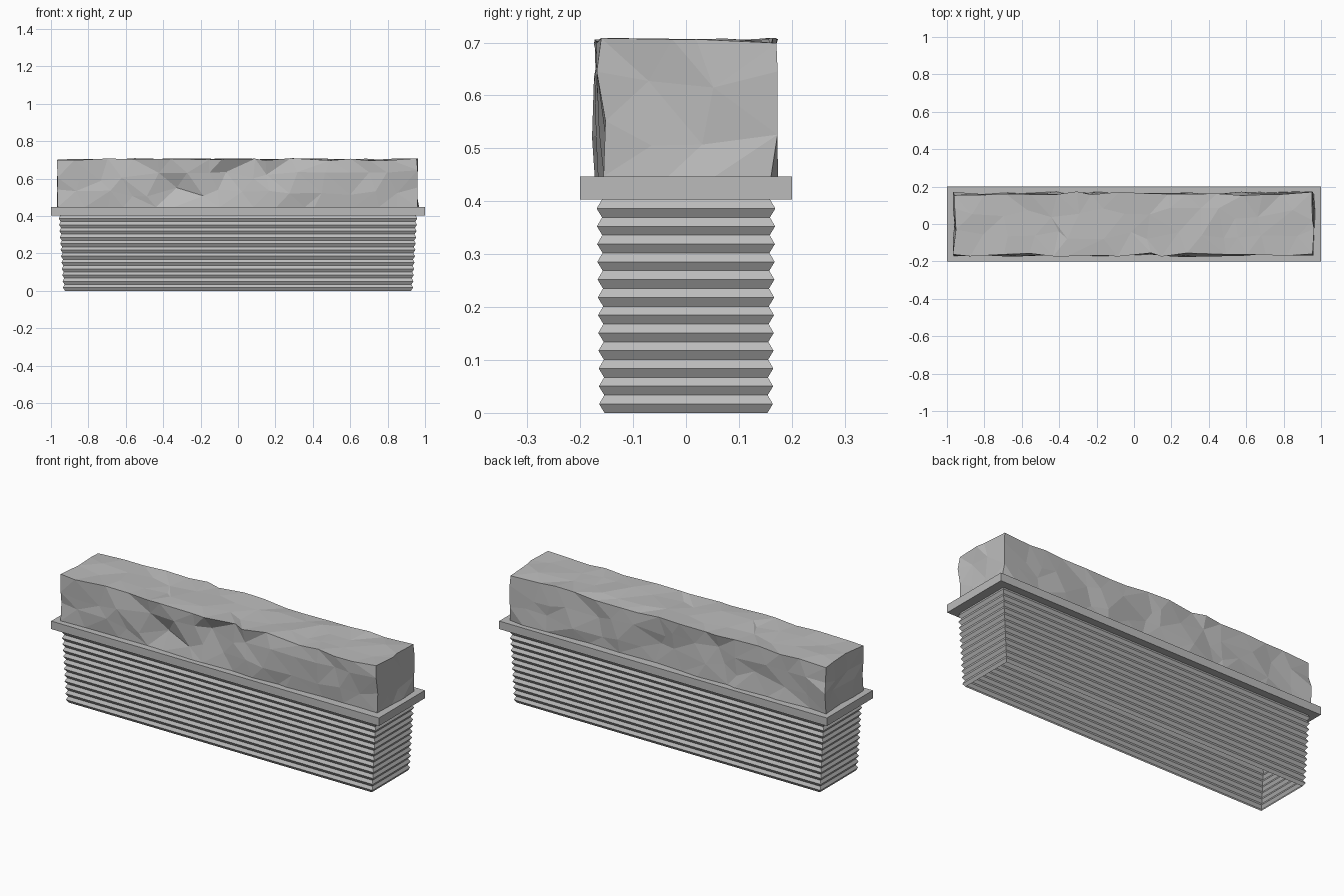
import bpy, bmesh, random
from mathutils import Vector

cube = bpy.data.objects.get("Cube")
if cube:
    bpy.data.objects.remove(cube, do_unlink=True)

random.seed(7)


def make_material(name, rgb):
    mat = bpy.data.materials.new(name)
    mat.use_nodes = True
    colour = (*rgb, 1)
    mat.diffuse_color = colour
    mat.node_tree.nodes["Principled BSDF"].inputs["Base Color"].default_value = colour
    return mat


grey = make_material("plain grey", (0.5, 0.5, 0.5))


def add_object(name, bm):
    mesh = bpy.data.meshes.new(name)
    bm.to_mesh(mesh)
    bm.free()
    mesh.materials.append(grey)
    obj = bpy.data.objects.new(name, mesh)
    bpy.context.collection.objects.link(obj)
    return obj


def box(lo, hi):
    bm = bmesh.new()
    bmesh.ops.create_cube(bm, size=1)
    lo, hi = Vector(lo), Vector(hi)
    for v in bm.verts:
        v.co = (lo + hi) / 2 + v.co * (hi - lo)
    return bm


RIM_BOTTOM, RIM_TOP = 0.403, 0.447
RIBS = 12

# Ribbed trough: stacked zigzag rings, widening upward, open underneath
bm = bmesh.new()
previous = None
for i in range(2 * RIBS + 1):
    t = i / (2 * RIBS)
    bulge = 0.01 * (i % 2)
    x = 0.925 + 0.025 * t + bulge
    y = 0.154 + 0.005 * t + bulge
    ring = [bm.verts.new((sx * x, sy * y, RIM_BOTTOM * t))
            for sx, sy in ((-1, -1), (1, -1), (1, 1), (-1, 1))]
    if previous:
        for k in range(4):
            n = (k + 1) % 4
            bm.faces.new((previous[k], previous[n], ring[n], ring[k]))
    previous = ring
add_object("ribbed_trough", bm)

# Flat rim slab
add_object("rim", box((-1, -0.2, RIM_BOTTOM), (1, 0.2, RIM_TOP)))

# Clipped hedge: a box cut at uneven stations, roughened and triangulated
LO = Vector((-0.96, -0.163, RIM_TOP))
HI = Vector((0.96, 0.163, 0.702))
bm = box(LO, HI)
for axis, cuts in ((0, 15), (1, 3), (2, 3)):
    normal = Vector([float(a == axis) for a in range(3)])
    for c in range(1, cuts):
        point = LO.lerp(HI, c / cuts)
        bmesh.ops.bisect_plane(bm, geom=bm.verts[:] + bm.edges[:] + bm.faces[:],
                               plane_co=point, plane_no=normal)

bottom = [f for f in bm.faces if f.calc_center_median().z < RIM_TOP + 0.001]
bmesh.ops.delete(bm, geom=bottom, context='FACES')

slide = Vector((0.05, 0.035, 0.03))      # wander along a face
rough = Vector((0.01, 0.011, 0.007))     # push in or out of a face
for v in bm.verts:
    start = v.co.copy()
    for a in range(3):
        on_face = min(abs(start[a] - LO[a]), abs(start[a] - HI[a])) < 0.001
        amount = rough[a] if on_face else slide[a]
        v.co[a] += random.uniform(-amount, amount)
    if start.z < RIM_TOP + 0.001:
        v.co.z = RIM_TOP

# A few sharper tufts and hollows on the long sides
for x, y, z, push in ((-0.32, -0.163, 0.53, 0.022), (-0.06, -0.163, 0.6, 0.02),
                      (0.3, -0.163, 0.53, -0.008), (0.06, 0.163, 0.55, -0.02),
                      (-0.5, 0.163, 0.6, -0.015)):
    spot = Vector((x, y, z))
    nearest = min(bm.verts, key=lambda v: (v.co - spot).length)
    nearest.co.y += push

bmesh.ops.triangulate(bm, faces=bm.faces[:], quad_method='SHORT_EDGE')
bmesh.ops.recalc_face_normals(bm, faces=bm.faces[:])
add_object("hedge", bm)
